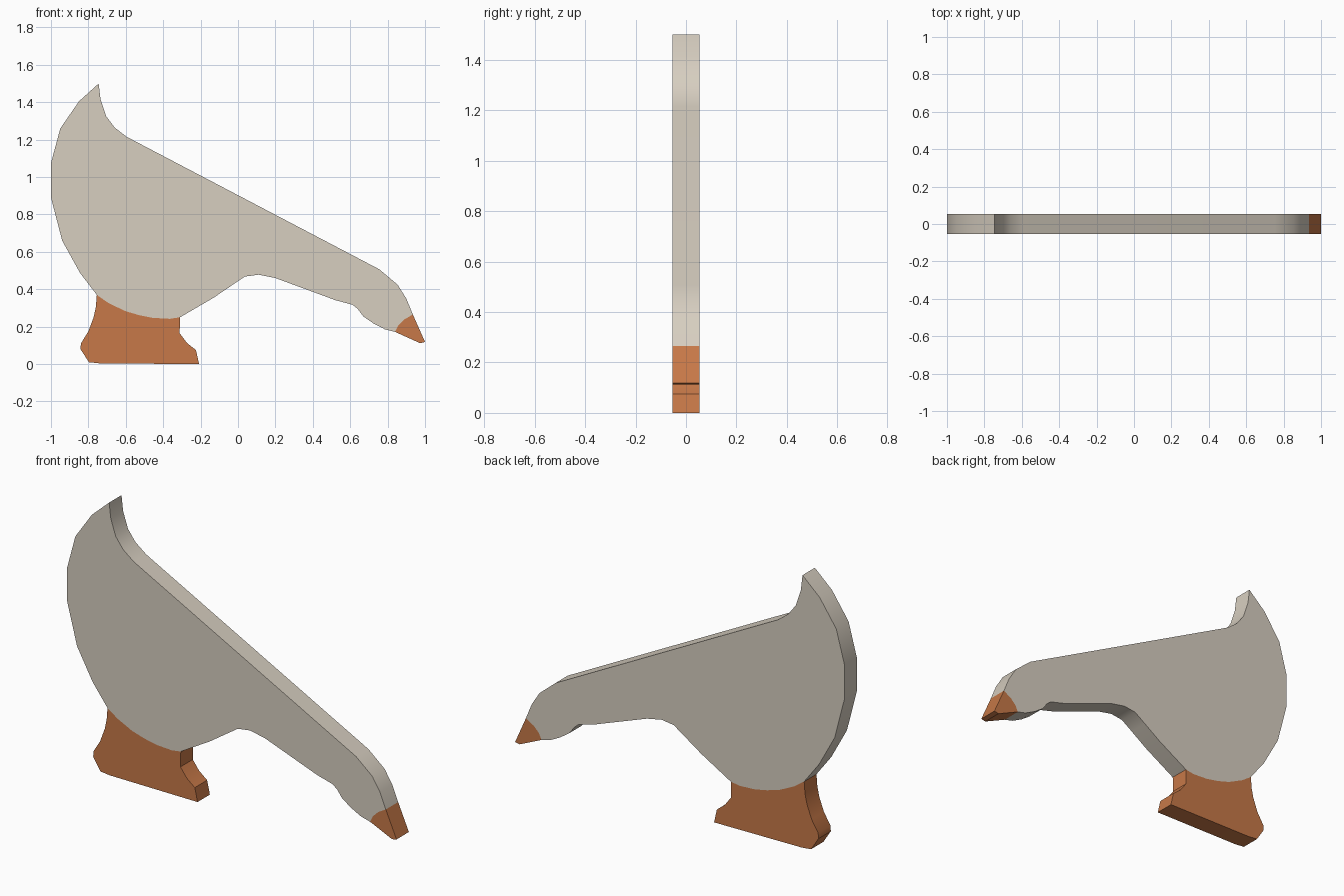
import bpy, bmesh, math

if "Cube" in bpy.data.objects:
    bpy.data.objects.remove(bpy.data.objects["Cube"])

HALF = 0.0535  # half thickness of the flat cut-out


def material(name, rgb):
    m = bpy.data.materials.new(name)
    m.diffuse_color = (*rgb, 1)
    m.use_nodes = True
    m.node_tree.nodes["Principled BSDF"].inputs["Base Color"].default_value = m.diffuse_color
    return m


def slab(name, outline, seams, mat):
    """Extrude a clockwise x-z outline along y; edges on a seam get no inner wall."""
    bm = bmesh.new()
    front = [bm.verts.new((x, -HALF, z)) for x, z in outline]
    back = [bm.verts.new((x, HALF, z)) for x, z in outline]
    bm.faces.new(front[::-1])
    bm.faces.new(back)
    n = len(outline)
    for i in range(n):
        j = (i + 1) % n
        if any(outline[i] in s and outline[j] in s for s in seams):
            continue
        bm.faces.new((front[i], front[j], back[j], back[i]))
    me = bpy.data.meshes.new(name)
    bm.to_mesh(me)
    bm.free()
    me.materials.append(mat)
    ob = bpy.data.objects.new(name, me)
    bpy.context.collection.objects.link(ob)
    bpy.ops.object.select_all(action='DESELECT')
    ob.select_set(True)
    bpy.context.view_layer.objects.active = ob
    bpy.ops.object.shade_smooth_by_angle(angle=math.radians(30))
    return ob


stone = material("warm_grey", (0.68, 0.62, 0.53))
orange = material("burnt_orange", (0.57, 0.19, 0.065))

# Curved seams shared by neighbouring parts
beak_seam = [(0.935, 0.265), (0.888, 0.238), (0.857, 0.207), (0.84, 0.172)]
foot_seam = [(-0.31, 0.25), (-0.365, 0.242), (-0.455, 0.247), (-0.53, 0.262),
             (-0.605, 0.284), (-0.695, 0.328), (-0.755, 0.37)]

# Body: tail, back, head, then breast and belly
back_line = [(-0.745, 1.5), (-0.735, 1.415), (-0.705, 1.325), (-0.66, 1.265),
             (-0.595, 1.215), (0.755, 0.507), (0.853, 0.425), (0.9, 0.35)]
under_line = [(0.785, 0.186), (0.725, 0.217), (0.67, 0.255), (0.64, 0.295),
              (0.613, 0.317), (0.52, 0.342), (0.2, 0.46), (0.11, 0.478),
              (0.037, 0.468), (-0.03, 0.423), (-0.13, 0.355)]
rump_line = [(-0.845, 0.488), (-0.94, 0.66), (-1.0, 0.89), (-1.0, 1.075),
             (-0.95, 1.26), (-0.85, 1.405)]
slab("body", back_line + beak_seam + under_line + foot_seam + rump_line,
     [beak_seam, foot_seam], stone)

# Beak
slab("beak", [(1.0, 0.118), (0.973, 0.112)] + beak_seam[::-1], [beak_seam], orange)

# Foot
slab("foot", foot_seam[::-1] + [
    (-0.312, 0.165), (-0.273, 0.113), (-0.225, 0.075), (-0.208, 0.0),
    (-0.74, 0.004), (-0.797, 0.01), (-0.842, 0.08), (-0.84, 0.11),
    (-0.8, 0.175), (-0.772, 0.25), (-0.76, 0.305)], [foot_seam], orange)
